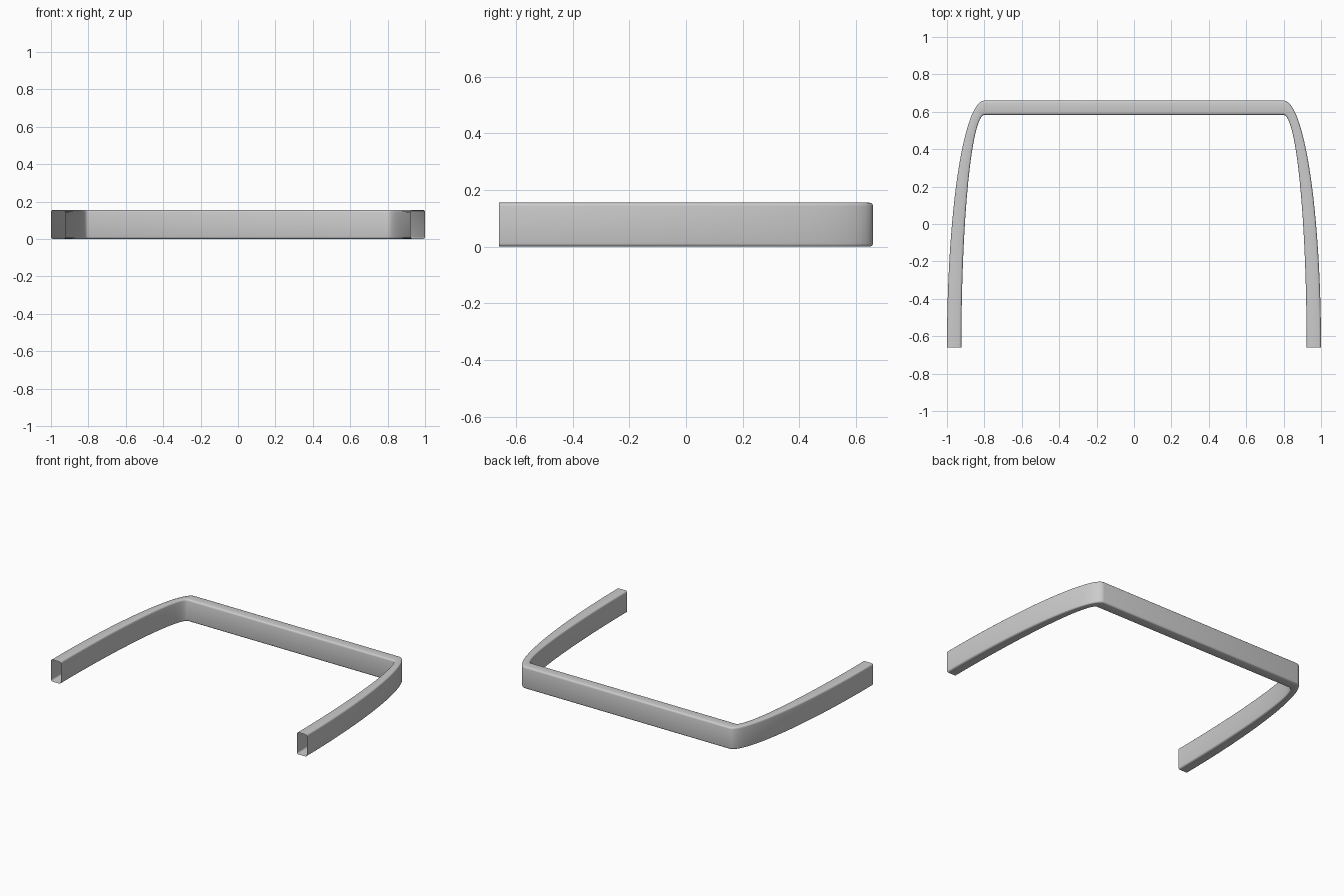
import bpy, bmesh
from math import sin, cos, pi

if "Cube" in bpy.data.objects:
    bpy.data.objects.remove(bpy.data.objects["Cube"])

H, T, R, N = 0.155, 0.077, 0.012, 24   # height, wall depth, edge radius, arc steps


def side_path():
    # matching outer / inner outline points of the right arm, corner to tip
    pts = []
    for i in range(N + 1):
        a = pi / 2 * i / N
        outer = (0.8 + 0.2 * sin(a), -0.66 + 1.32 * cos(a))
        inner = (0.8 + (0.2 - T) * sin(a), -0.66 + (1.32 - T) * cos(a))
        pts.append((outer, inner))
    return pts


def section():
    # rounded rectangle: u = 0 outer .. 1 inner, with z
    ring = []
    r = R / T
    for cu, cz, start in ((1 - r, H - R, 0), (r, H - R, 1), (r, R, 2), (1 - r, R, 3)):
        for k in range(4):
            a = pi / 2 * (start + k / 3)
            ring.append((cu + r * cos(a), cz + R * sin(a)))
    return ring


right = side_path()
left = [((-o[0], o[1]), (-i[0], i[1])) for o, i in right]
path = left[::-1] + right

# hollow tube swept round the three sides, open at both tips
bm = bmesh.new()
rings = [[bm.verts.new((o[0] + (i[0] - o[0]) * u, o[1] + (i[1] - o[1]) * u, z))
          for u, z in section()] for o, i in path]
for a, b in zip(rings, rings[1:]):
    for k in range(len(a)):
        n = (k + 1) % len(a)
        bm.faces.new((a[k], a[n], b[n], b[k]))
bmesh.ops.recalc_face_normals(bm, faces=bm.faces)
mesh = bpy.data.meshes.new("bumper_tube")
bm.to_mesh(mesh)
bm.free()
tube = bpy.data.objects.new("bumper_tube", mesh)
bpy.context.collection.objects.link(tube)
bpy.context.view_layer.objects.active = tube
tube.select_set(True)
bpy.ops.object.shade_smooth_by_angle(angle=pi / 5)
